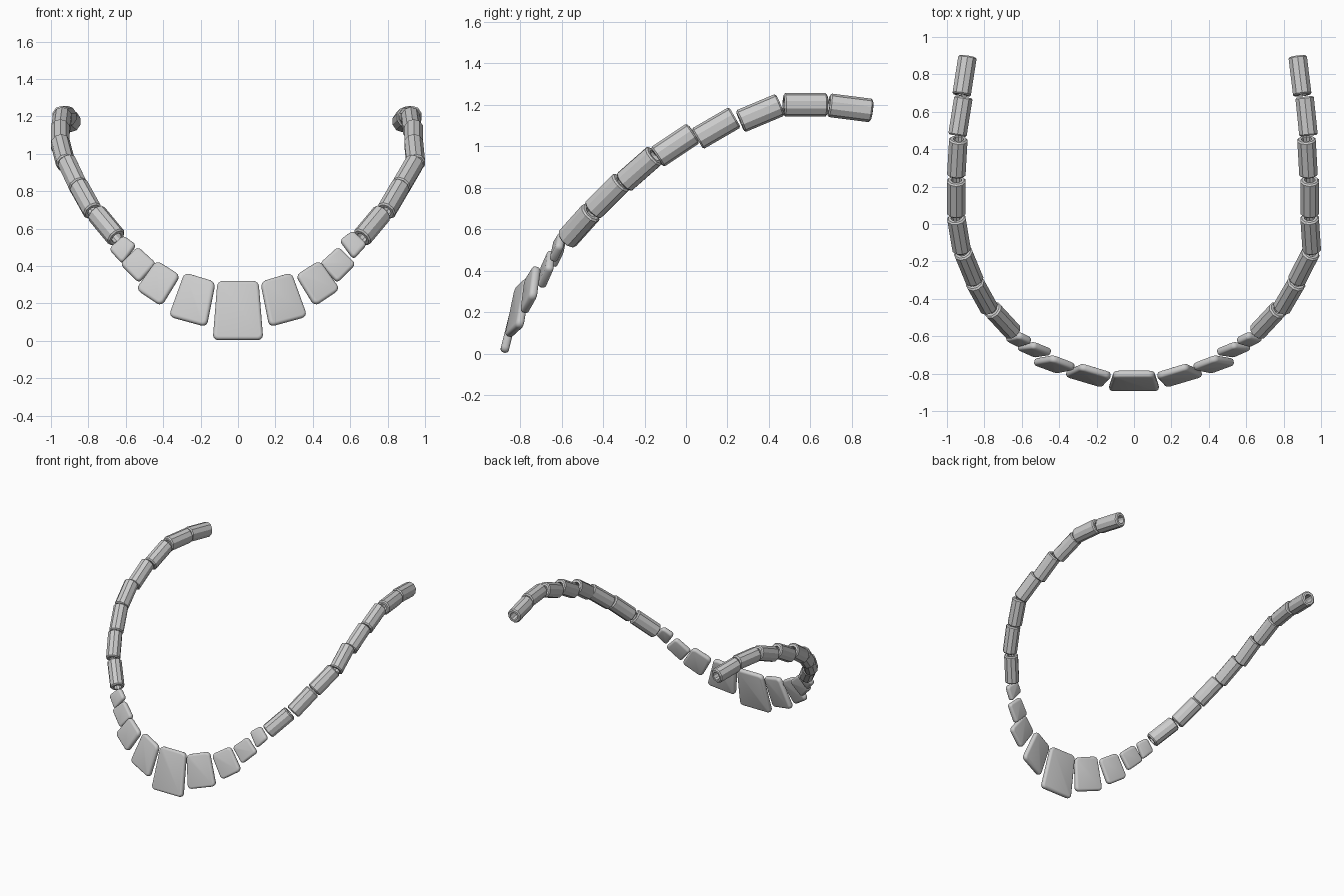
import bpy
import bmesh
import math
from mathutils import Vector

cube = bpy.data.objects.get("Cube")
if cube:
    bpy.data.objects.remove(cube, do_unlink=True)

TUBE_LENGTH = 0.21
TUBE_SIDES = 10
PLATE_THICKNESS = 0.04


def add_object(name, bm):
    bmesh.ops.recalc_face_normals(bm, faces=bm.faces)
    mesh = bpy.data.meshes.new(name)
    bm.to_mesh(mesh)
    bm.free()
    obj = bpy.data.objects.new(name, mesh)
    bpy.context.collection.objects.link(obj)
    return obj


def make_tube(name, start, end):
    """Hollow faceted bead with chamfered rims, lying along start-end."""
    half, chamfer = TUBE_LENGTH / 2, 0.008
    width, height, bore = 0.052, 0.057, 0.55
    inset = 1 - chamfer / width
    profile = [(bore, -half), (inset, -half), (1, chamfer - half),
               (1, half - chamfer), (inset, half), (bore, half)]
    bm = bmesh.new()
    rings = []
    for i in range(TUBE_SIDES):
        angle = math.tau * (i + 0.5) / TUBE_SIDES
        c, s = math.cos(angle), math.sin(angle)
        rings.append([bm.verts.new((r * width * c, along, r * height * s))
                      for r, along in profile])
    count = len(profile)
    for i, ring in enumerate(rings):
        following = rings[(i + 1) % TUBE_SIDES]
        for j in range(count):
            k = (j + 1) % count
            bm.faces.new((ring[j], ring[k], following[k], following[j]))
    obj = add_object(name, bm)
    a, b = Vector(start), Vector(end)
    obj.location = (a + b) / 2
    obj.rotation_mode = 'QUATERNION'
    obj.rotation_quaternion = (b - a).to_track_quat('Y', 'Z')
    return obj


def make_plate(name, corners, round_radius):
    """Pillowed four-sided plate around a middle surface."""
    points = [Vector(c) for c in corners]
    normal = (points[2] - points[0]).cross(points[3] - points[1]).normalized()
    offset = normal * PLATE_THICKNESS / 2
    bm = bmesh.new()
    front = [bm.verts.new(p + offset) for p in points]
    back = [bm.verts.new(p - offset) for p in points]
    bm.faces.new(front)
    bm.faces.new(back[::-1])
    posts = []
    for i in range(4):
        j = (i + 1) % 4
        bm.faces.new((front[i], back[i], back[j], front[j]))
        posts.append(bm.edges.get((front[i], back[i])))
    # round the corners, then soften both rims
    bmesh.ops.bevel(bm, geom=posts, offset=round_radius, segments=4,
                    profile=0.5, affect='EDGES')
    rims = [e for e in bm.edges if any(len(f.verts) > 4 for f in e.link_faces)]
    bmesh.ops.bevel(bm, geom=rims, offset=0.016, segments=3,
                    profile=0.5, affect='EDGES')
    for face in bm.faces:
        face.smooth = True
    return add_object(name, bm)


# centre plate
make_plate("centre_plate", [(-0.11, -0.80, 0.32), (0.11, -0.80, 0.32),
                            (0.135, -0.878, 0.005), (-0.135, -0.878, 0.005)], 0.03)

# side plates: inner top, outer top, outer bottom, inner bottom; right-hand drop
plates = [
    ([(0.12, -0.81, 0.315), (0.285, -0.76, 0.365),
      (0.37, -0.80, 0.13), (0.168, -0.86, 0.075)], 0),
    ([(0.308, -0.765, 0.35), (0.435, -0.715, 0.43),
      (0.545, -0.735, 0.275), (0.41, -0.785, 0.185)], 0),
    ([(0.436, -0.685, 0.413), (0.535, -0.645, 0.503),
      (0.63, -0.655, 0.41), (0.53, -0.70, 0.31)], 0),
    ([(0.543, -0.625, 0.537), (0.612, -0.59, 0.588),
      (0.69, -0.608, 0.515), (0.618, -0.645, 0.436)], 0.025),
]
for n, (corners, drop) in enumerate(plates, 1):
    radius = 0.03 if n < 3 else 0.022
    make_plate(f"left_plate_{n}", corners, radius)
    make_plate(f"right_plate_{n}",
               [(-x, y, z - drop) for x, y, z in corners[::-1]], radius)

# tube beads: y span, z span, left x span, right x span
tubes = [
    ((-0.576, -0.455), (0.55, 0.685), (0.66, 0.773), (0.648, 0.76)),
    ((-0.45, -0.31), (0.69, 0.83), (0.79, 0.872), (0.775, 0.853)),
    ((-0.30, -0.15), (0.825, 0.957), (0.87, 0.947), (0.853, 0.915)),
    ((-0.135, 0.03), (0.95, 1.06), (0.95, 0.939), (0.922, 0.95)),
    ((0.055, 0.236), (1.035, 1.14), (0.94, 0.94), (0.95, 0.95)),
    ((0.263, 0.453), (1.12, 1.20), (0.933, 0.922), (0.95, 0.939)),
    ((0.475, 0.677), (1.20, 1.20), (0.933, 0.912), (0.944, 0.912)),
    ((0.69, 0.894), (1.198, 1.172), (0.90, 0.875), (0.922, 0.89)),
]
for n, (ys, zs, left, right) in enumerate(tubes, 1):
    for side, xs, sign in (("left", left, 1), ("right", right, -1)):
        start, end = [(sign * x, y, z) for x, y, z in zip(xs, ys, zs)]
        make_tube(f"{side}_tube_bead_{n}", start, end)
